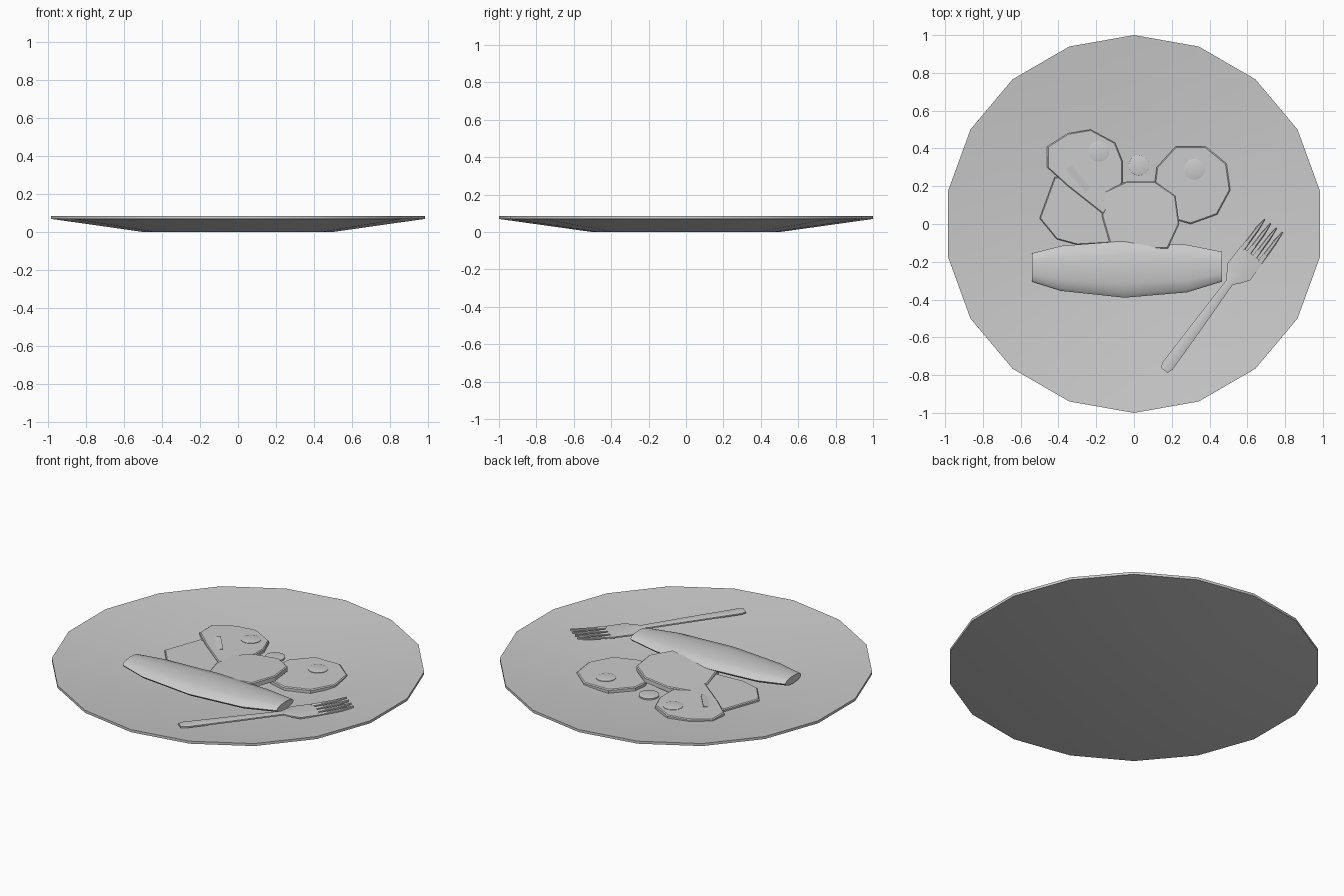
import bpy, bmesh, math
from mathutils import Vector

old = bpy.data.objects.get("Cube")
if old:
    bpy.data.objects.remove(old, do_unlink=True)

grey = bpy.data.materials.new("plain grey")
grey.use_nodes = True
grey.diffuse_color = (0.6, 0.6, 0.6, 1)
grey.node_tree.nodes["Principled BSDF"].inputs["Base Color"].default_value = grey.diffuse_color


def loft(name, rings, angle=30):
    """Join equal-length rings of points into a capped solid."""
    bm = bmesh.new()
    rows = [[bm.verts.new(p) for p in ring] for ring in rings]
    n = len(rows[0])
    for a, b in zip(rows, rows[1:]):
        for i in range(n):
            j = (i + 1) % n
            bm.faces.new((a[i], a[j], b[j], b[i]))
    bm.faces.new(rows[0][::-1])
    bm.faces.new(rows[-1])
    bmesh.ops.recalc_face_normals(bm, faces=bm.faces)
    mesh = bpy.data.meshes.new(name)
    bm.to_mesh(mesh)
    bm.free()
    mesh.materials.append(grey)
    obj = bpy.data.objects.new(name, mesh)
    bpy.context.collection.objects.link(obj)
    bpy.ops.object.select_all(action='DESELECT')
    obj.select_set(True)
    bpy.context.view_layer.objects.active = obj
    bpy.ops.object.shade_smooth_by_angle(angle=math.radians(angle))
    return obj


def circle(r, z, n, cx=0, cy=0):
    turn = [math.pi / 2 + math.tau * i / n for i in range(n)]
    return [(cx + r * math.cos(t), cy + r * math.sin(t), z) for t in turn]


def slab(name, outline, z, thick, slope_x=0.0, slope_y=0.0):
    """Flat slice whose top plane passes through height z at the plate centre."""
    top = [Vector((x, y, z + slope_x * x + slope_y * y)) for x, y in outline]
    mid = sum(top, Vector()) / len(top)
    inner = [mid + (p - mid) * 0.97 for p in top]
    shoulder = [p - Vector((0, 0, 0.005)) for p in top]
    bottom = [p - Vector((0, 0, thick)) for p in top]
    return loft(name, [bottom, shoulder, inner])


# Shallow plate with a thin rim
loft("plate", [circle(r, z, 18) for r, z in
               ((0.5, 0), (1, 0.07), (1, 0.085), (0.98, 0.083), (0.5, 0.015))])

# Overlapping slices
slab("left_slice", [(-0.42, 0.25), (-0.5, 0.03), (-0.41, -0.08), (-0.3, -0.11),
                    (-0.12, -0.1), (-0.12, 0.1), (-0.25, 0.25)], 0.03, 0.02)
slab("right_slice", [(0.11, 0.22), (0.12, 0.3), (0.22, 0.41), (0.38, 0.41), (0.49, 0.32),
                     (0.51, 0.18), (0.44, 0.05), (0.3, 0.0), (0.19, 0.03)], 0.036, 0.022)
slab("back_slice", [(-0.46, 0.41), (-0.35, 0.48), (-0.23, 0.5), (-0.1, 0.43), (-0.06, 0.33),
                    (-0.06, 0.22), (-0.16, 0.05), (-0.35, 0.2), (-0.46, 0.3)],
     0.038, 0.022, -0.01)
slab("centre_patty", [(-0.16, 0.17), (-0.04, 0.225), (0.11, 0.225), (0.22, 0.15), (0.24, 0),
                      (0.18, -0.13), (-0.12, -0.13), (-0.17, 0.04)],
     0.056, 0.03, 0.11)

# Fold on the back slice
loft("back_slice_fold", [[(-0.33, 0.31, 0.042), (-0.33, 0.31, 0.049), (-0.36, 0.29, 0.042)],
                         [(-0.23, 0.19, 0.04), (-0.23, 0.19, 0.046), (-0.26, 0.17, 0.04)]])

# Small round toppings
for name, x, y, z in (("left_round", -0.185, 0.385, 0.044),
                      ("middle_round", 0.025, 0.31, 0.025),
                      ("right_round", 0.32, 0.29, 0.041)):
    loft(name, [circle(0.055, z - 0.012, 16, x, y), circle(0.055, z - 0.002, 16, x, y),
                circle(0.048, z, 16, x, y)])

# Long roll: x, back edge y, front edge y, middle height, half height
roll = []
for x, back, front, z, h in ((-0.54, -0.155, -0.305, 0.056, 0.023),
                             (-0.38, -0.115, -0.355, 0.05, 0.031),
                             (-0.05, -0.09, -0.39, 0.048, 0.034),
                             (0.28, -0.11, -0.362, 0.05, 0.031),
                             (0.467, -0.147, -0.305, 0.056, 0.023)):
    mid, half = (back + front) / 2, (back - front) / 2
    roll.append([(x, mid + half * math.cos(t), z + h * math.sin(t))
                 for t in (math.tau * i / 12 for i in range(12))])
loft("long_roll", roll, 50)


def strip(name, rows, thick=0.011):
    """Fork piece from rows of: distance along, sideways offset, half width, top height."""
    start, along, side = Vector((0.17, -0.77, 0)), Vector((0.6, 0.8, 0)), Vector((0.8, -0.6, 0))
    rings = []
    for s, t, w, z in rows:
        ring = []
        for k, dz in ((-1, -thick), (-1, -0.003), (-0.6, 0), (0.6, 0), (1, -0.003), (1, -thick)):
            ring.append(start + along * s + side * (t + k * w) + Vector((0, 0, z + dz)))
        rings.append(ring)
    return loft(name, rings)


# Fork: handle with head, then four tines
strip("fork_handle", [(-0.01, -0.005, 0.022, 0.072), (0.02, -0.005, 0.033, 0.072),
                      (0.3, -0.006, 0.028, 0.066), (0.57, -0.008, 0.021, 0.06),
                      (0.6, -0.004, 0.045, 0.058), (0.645, -0.002, 0.075, 0.055),
                      (0.76, -0.002, 0.073, 0.055)])
for i in range(4):
    t = -0.06 + i * 0.039
    strip(f"fork_tine_{i + 1}", [(0.75, t, 0.013, 0.055), (0.88, t, 0.011, 0.062),
                                 (0.95, t, 0.003, 0.072)])
